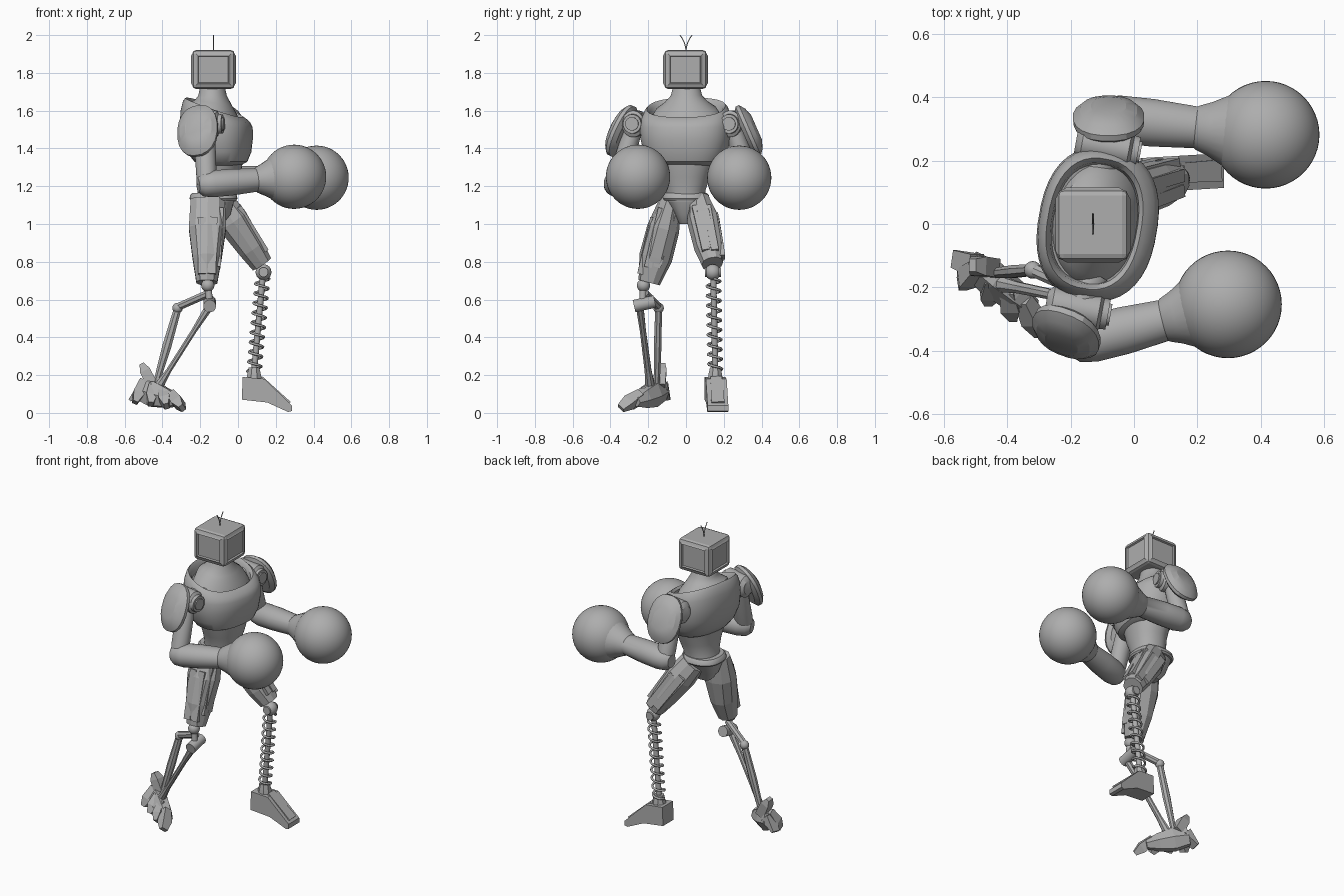
import bpy, bmesh, math
from mathutils import Vector as V, Matrix

if "Cube" in bpy.data.objects:
    bpy.data.objects.remove(bpy.data.objects["Cube"])

grey = bpy.data.materials.new("plain grey")
grey.use_nodes = True
grey.diffuse_color = (0.42, 0.42, 0.42, 1)
grey.node_tree.nodes["Principled BSDF"].inputs["Base Color"].default_value = grey.diffuse_color


def finish(name, bm, smooth=None):
    mesh = bpy.data.meshes.new(name)
    bmesh.ops.recalc_face_normals(bm, faces=bm.faces)
    bm.to_mesh(mesh)
    bm.free()
    mesh.materials.append(grey)
    ob = bpy.data.objects.new(name, mesh)
    bpy.context.collection.objects.link(ob)
    if smooth:
        bpy.ops.object.select_all(action='DESELECT')
        ob.select_set(True)
        bpy.context.view_layer.objects.active = ob
        bpy.ops.object.shade_smooth_by_angle(angle=math.radians(smooth))
    return ob


def skin(name, rings, smooth):
    """Bridge a list of point rings and cap both ends."""
    bm = bmesh.new()
    loops = [[bm.verts.new(p) for p in ring] for ring in rings]
    n = len(loops[0])
    for a, b in zip(loops, loops[1:]):
        for i in range(n):
            j = (i + 1) % n
            bm.faces.new((a[i], a[j], b[j], b[i]))
    bm.faces.new(loops[0])
    bm.faces.new(loops[-1])
    return finish(name, bm, smooth)


def outline(n, power=2):
    """Unit superellipse; low side counts are turned so flats face the axes."""
    k = 1 / math.cos(math.pi / n)
    out = []
    for i in range(n):
        t = (i + 0.5) * 2 * math.pi / n
        c, s = math.cos(t), math.sin(t)
        out.append([k * math.copysign(abs(q) ** (2 / power), q) for q in (c, s)])
    return out


def limb(name, a, b, profile, n=24, power=2, smooth=40):
    """Loft along a-b; profile rows are (t, half height, half width)."""
    a, b = V(a), V(b)
    w = (b - a).normalized()
    ref = V((1, 0, 0)) if abs(w.y) > 0.75 else V((0, 1, 0))
    u = (ref - w * ref.dot(w)).normalized()
    v = w.cross(u)
    rings = [[a.lerp(b, t) + v * c * rv + u * s * ru for c, s in outline(n, power)]
             for t, rv, ru in profile]
    return skin(name, rings, smooth)


def torso(name, rows, power=2.4, yaw=-10):
    """Stacked rings; rows are (z, centre x, half x, half y, forward slope)."""
    turn = Matrix.Rotation(math.radians(yaw), 3, 'Z')
    mid = V((-0.12, 0, 0))
    rings = [[turn @ (V((cx + c * rx, s * ry, z - k * c * rx)) - mid) + mid
              for c, s in outline(40, power)] for z, cx, rx, ry, k in rows]
    return skin(name, rings, 35)


def ball(name, pos, r, seg=24):
    bm = bmesh.new()
    bmesh.ops.create_uvsphere(bm, u_segments=seg, v_segments=seg // 2, radius=r,
                              matrix=Matrix.Translation(pos))
    return finish(name, bm, 60)


def wire(name, pts, r):
    cu = bpy.data.curves.new(name, 'CURVE')
    cu.dimensions = '3D'
    cu.bevel_depth = r
    cu.bevel_resolution = 1
    sp = cu.splines.new('POLY')
    sp.points.add(len(pts) - 1)
    for p, q in zip(sp.points, pts):
        p.co = (*q, 1)
    cu.materials.append(grey)
    bpy.context.collection.objects.link(bpy.data.objects.new(name, cu))


ROD = ((0, 1, 1), (1, 1, 1))


def rod(name, a, b, r, n=12, ry=None):
    return limb(name, a, b, [(t, r, ry or r) for t, _, _ in ROD], n, smooth=40 if n > 8 else None)


# Head: bevelled box with framed panels on the sides
bm = bmesh.new()
bmesh.ops.create_cube(bm, matrix=Matrix.Translation((-0.13, -0.003, 1.818))
                      @ Matrix.Diagonal((0.225, 0.225, 0.205, 1)))
bmesh.ops.bevel(bm, geom=bm.edges[:], offset=0.02, segments=2, profile=0.5, affect='EDGES')
panels = [f for f in bm.faces if f.calc_area() > 0.02 and abs(f.normal.z) < 0.5]
bmesh.ops.inset_individual(bm, faces=panels, thickness=0.014, depth=0.006)
bmesh.ops.inset_individual(bm, faces=panels, thickness=0.006, depth=-0.01)
finish("head", bm)
for side in (-1, 1):
    wire("antenna", [(-0.13, side * 0.032 * t * t, 1.915 + 0.085 * t)
                     for t in (0, 0.25, 0.5, 0.75, 1)], 0.003)

# Neck, chest, waist, pelvis
torso("neck", [(1.56, -0.12, 0.135, 0.19, 0.35), (1.61, -0.125, 0.12, 0.16, 0.3),
               (1.645, -0.13, 0.095, 0.115, 0.15), (1.68, -0.135, 0.075, 0.083, 0),
               (1.74, -0.135, 0.062, 0.068, 0)], 2)
torso("chest", [(1.31, -0.09, 0.10, 0.15, 0), (1.33, -0.09, 0.135, 0.19, 0),
                (1.38, -0.10, 0.165, 0.22, 0), (1.45, -0.11, 0.183, 0.238, 0),
                (1.52, -0.115, 0.187, 0.242, 0.05), (1.57, -0.12, 0.178, 0.235, 0.18),
                (1.605, -0.125, 0.16, 0.22, 0.3), (1.617, -0.125, 0.148, 0.207, 0.35),
                (1.60, -0.125, 0.135, 0.192, 0.35), (1.56, -0.125, 0.13, 0.185, 0.35)])
torso("waist", [(1.12, -0.12, 0.105, 0.105, 0), (1.18, -0.11, 0.10, 0.105, 0),
                (1.25, -0.10, 0.11, 0.13, 0), (1.34, -0.10, 0.125, 0.16, 0)], 2.2)
torso("belt", [(1.125, -0.13, 0.12, 0.118, 0), (1.135, -0.13, 0.127, 0.125, 0),
               (1.155, -0.13, 0.122, 0.12, 0), (1.165, -0.13, 0.112, 0.11, 0)], 2.4, 0)
torso("pelvis", [(1.0, -0.13, 0.05, 0.035, 0), (1.05, -0.13, 0.09, 0.06, 0),
                 (1.14, -0.13, 0.115, 0.115, 0)], 2.6, 0)

# Arms: shoulder joint, guard, upper arm, forearm, round glove
ARMS = {
    "right": dict(joint=(-0.18, -0.268, 1.53), pad=(-0.215, -0.345, 1.495),
                  out=(-0.36, -0.84, 0.4), elbow=(-0.165, -0.37, 1.21), glove=(0.297, -0.254, 1.25)),
    "left": dict(joint=(-0.085, 0.245, 1.53), pad=(-0.08, 0.335, 1.495),
                 out=(0, 0.91, 0.4), elbow=(-0.085, 0.335, 1.235), glove=(0.416, 0.282, 1.245)),
}
for side, d in ARMS.items():
    j, e, g, p = (V(d[k]) for k in ("joint", "elbow", "glove", "pad"))
    ax = V((0.98, -0.18, 0))
    limb(side + "_shoulder", j - ax * 0.1, j + ax * 0.1,
         [(0, 0.045, 0.04), (0.1, 0.07, 0.06), (0.85, 0.07, 0.06), (0.9, 0.052, 0.05),
          (1, 0.05, 0.048)])
    rod(side + "_shoulder_cap", j + ax * 0.095, j + ax * 0.108, 0.035, 20)
    rod(side + "_shoulder_axle", j, V((-0.13, j.y * 0.6, 1.52)), 0.06, 16)
    out = V(d["out"]).normalized()
    limb(side + "_shoulder_guard", p - out * 0.035, p + out * 0.042,
         [(0, 0.115, 0.085), (0.25, 0.145, 0.11), (0.5, 0.145, 0.112),
          (0.8, 0.115, 0.09), (1, 0.07, 0.055)], 20, 2.3, 22)
    limb(side + "_upper_arm", j + (e - j) * 0.05, e,
         [(0, 0.05, 0.045), (0.3, 0.056, 0.05), (0.8, 0.054, 0.054), (1, 0.05, 0.05)])
    limb(side + "_forearm", e - (g - e) * 0.1, g,
         [(0, 0.04, 0.035), (0.05, 0.062, 0.062), (0.15, 0.071, 0.075), (0.35, 0.07, 0.075),
          (0.6, 0.062, 0.066), (0.61, 0.067, 0.07), (0.68, 0.085, 0.085), (0.8, 0.12, 0.12)])
    ball(side + "_glove", g, 0.17, 48)

# Thighs: faceted shells with raised plates
THIGHS = {
    "right": ((-0.16, -0.08, 1.13), (-0.165, -0.195, 0.69),
              ((0, 0.09, 0.055), (0.35, 0.098, 0.082), (0.7, 0.077, 0.084), (1, 0.055, 0.055))),
    "left": ((-0.10, 0.07, 1.12), (0.125, 0.14, 0.79),
             ((0, 0.075, 0.055), (0.3, 0.085, 0.082), (0.75, 0.07, 0.075), (1, 0.058, 0.055))),
}
for side, (a, b, rows) in THIGHS.items():
    limb(side + "_thigh", a, b, rows, 10, 2.2, None)
    s = -1 if side == "right" else 1
    a, b = V(a), V(b)
    for k in (-0.03, 0.03):
        off = V((k, s * 0.062, 0))
        rod(side + "_thigh_plate", a.lerp(b, 0.22) + off, a.lerp(b, 0.9) + off * 0.85, 0.022, 4)
        front = V((0.065, k, 0.02))
        rod(side + "_thigh_front_plate", a.lerp(b, 0.15) + front, a.lerp(b, 0.85) + front * 0.8, 0.02, 4)

# Right lower leg: ball knee, hinge, two struts
ball("right_knee", (-0.16, -0.225, 0.675), 0.035)
rod("knee_stem", (-0.16, -0.225, 0.69), (-0.15, -0.23, 0.58), 0.018)
rod("knee_hinge", (-0.15, -0.275, 0.565), (-0.15, -0.165, 0.59), 0.033, 16)
rod("knee_link", (-0.15, -0.22, 0.635), (-0.32, -0.145, 0.56), 0.02, 8)
ball("rear_strut_joint", (-0.32, -0.145, 0.555), 0.028, 16)
limb("rear_strut", (-0.32, -0.145, 0.55), (-0.435, -0.155, 0.15),
     ((0, 0.02, 0.018), (0.5, 0.024, 0.02), (1, 0.016, 0.016)), 8, smooth=None)
limb("front_strut", (-0.15, -0.245, 0.565), (-0.42, -0.19, 0.14),
     ((0, 0.022, 0.02), (0.3, 0.014, 0.016), (0.8, 0.014, 0.018), (1, 0.025, 0.025)), 8, smooth=None)

# Right foot: angular core with a row of toe blocks and a raised heel
limb("clawed_foot", (-0.52, -0.12, 0.12), (-0.32, -0.27, 0.06),
     ((0, 0.05, 0.035), (0.35, 0.065, 0.05), (0.7, 0.05, 0.045), (1, 0.025, 0.03)), 6, smooth=None)
for i in range(4):
    t = i / 3
    root = V((-0.50, -0.14, 0.17)).lerp(V((-0.35, -0.24, 0.10)), t)
    tip = V((-0.545, -0.19, 0.055)).lerp(V((-0.295, -0.345, 0.025)), t)
    limb("toe", root, tip, ((0, 0.022, 0.022), (0.6, 0.03, 0.032), (1, 0.013, 0.022)), 4, smooth=None)
limb("rear_claw", (-0.50, -0.13, 0.14), (-0.57, -0.11, 0.07),
     ((0, 0.03, 0.035), (1, 0.008, 0.028)), 4, smooth=None)
limb("heel_spur", (-0.45, -0.14, 0.14), (-0.51, -0.13, 0.26),
     ((0, 0.03, 0.03), (0.7, 0.028, 0.03), (1, 0.012, 0.02)), 4, smooth=None)

# Left lower leg: ball knee, coil spring around a rod
top, low = V((0.13, 0.145, 0.71)), V((0.085, 0.155, 0.22))
ball("left_knee", (0.135, 0.142, 0.745), 0.042)
rod("left_knee_pin", (0.135, 0.1, 0.745), (0.135, 0.185, 0.745), 0.025)
rod("spring_rod", top, low, 0.016)
turns, steps = 9.5, 16
count = int(turns * steps)
wire("spring", [top.lerp(low, i / count) + V((math.cos(i * math.tau / steps) * 0.036,
                math.sin(i * math.tau / steps) * 0.036, 0)) for i in range(count + 1)], 0.007)

# Left foot: wedge cut from a side profile
limb("ankle_block", (0.085, 0.155, 0.16), (0.085, 0.155, 0.24),
     ((0, 0.045, 0.042), (0.6, 0.035, 0.035), (1, 0.028, 0.028)), 8, smooth=None)
side_view = ((0.02, 0.07), (0.155, 0.055), (0.265, 0.005), (0.285, 0.01), (0.285, 0.04),
             (0.14, 0.18), (0.025, 0.19))
skin("left_foot", [[(x, 0.152 + s * w + x * 0.06, z) for x, z in side_view]
                   for s, w in ((-1, 0.055), (1, 0.055))], None)
limb("foot_ridge", (0.12, 0.16, 0.185), (0.27, 0.169, 0.05),
     ((0, 0.012, 0.03), (1, 0.012, 0.035)), 4, smooth=None)
